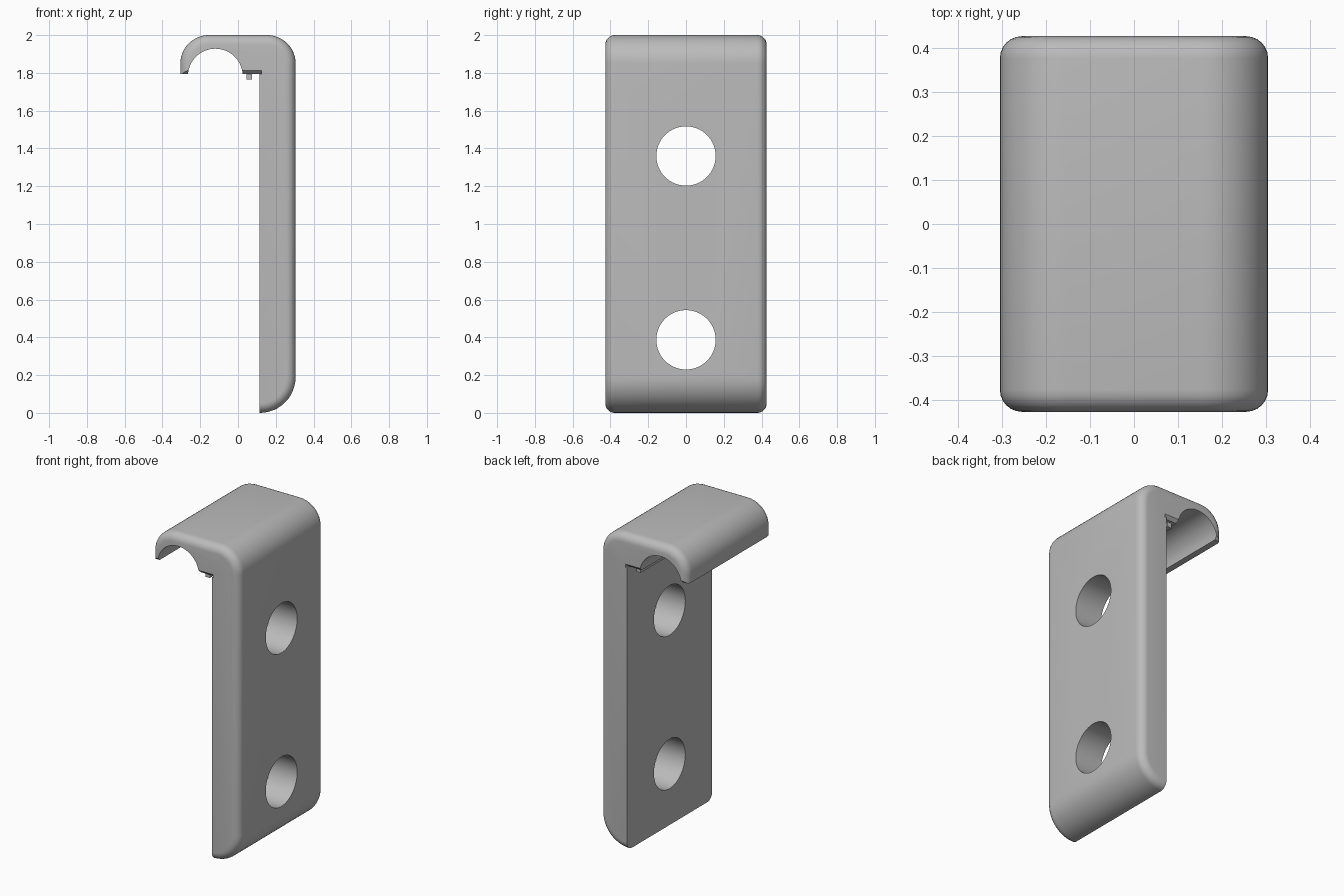
import bpy, bmesh, math
from mathutils import Matrix

default = bpy.data.objects.get("Cube")
if default:
    bpy.data.objects.remove(default, do_unlink=True)

# Single grey material
grey = bpy.data.materials.new("plain_grey")
grey.use_nodes = True
colour = (0.5, 0.5, 0.5, 1)
grey.diffuse_color = colour
grey.node_tree.nodes["Principled BSDF"].inputs["Base Color"].default_value = colour

HALF_Y = 0.427
SHELF_Z = 1.795
WALL_X = 0.115


def finish(name, bm):
    bmesh.ops.recalc_face_normals(bm, faces=bm.faces)
    mesh = bpy.data.meshes.new(name)
    bm.to_mesh(mesh)
    bm.free()
    mesh.materials.append(grey)
    obj = bpy.data.objects.new(name, mesh)
    bpy.context.collection.objects.link(obj)
    return obj


def prism(points, direction, bevel=0):
    bm = bmesh.new()
    cap = bm.faces.new([bm.verts.new(p) for p in points])
    new = bmesh.ops.extrude_face_region(bm, geom=[cap], use_keep_orig=True)
    moved = [v for v in new["geom"] if isinstance(v, bmesh.types.BMVert)]
    bmesh.ops.translate(bm, verts=moved, vec=direction)
    if bevel:
        bmesh.ops.recalc_face_normals(bm, faces=bm.faces)
        rims = [e for e in bm.edges if abs(e.verts[0].co.y - e.verts[1].co.y) < 1e-5]
        bmesh.ops.bevel(bm, geom=rims, offset=bevel, segments=6,
                        profile=0.5, affect='EDGES')
    return bm


def box(x0, x1, y0, y1, z0, z1):
    return prism([(x0, y0, z0), (x1, y0, z0), (x1, y0, z1), (x0, y0, z1)],
                 (0, y1 - y0, 0))


def cylinder(radius, axis, centre, length):
    bm = bmesh.new()
    turn = Matrix.Rotation(math.pi / 2, 4, axis)
    bmesh.ops.create_cone(bm, cap_ends=True, segments=64, radius1=radius,
                          radius2=radius, depth=length,
                          matrix=Matrix.Translation(centre) @ turn)
    return bm


def arc(cx, cz, r, start, steps=12):
    return [(cx + r * math.cos(a), -HALF_Y, cz + r * math.sin(a))
            for a in (math.radians(start + 90 * i / steps) for i in range(steps + 1))]


# Rounded body block
outline = (arc(WALL_X, 0.19, 0.19, 270) + arc(0.155, 1.85, 0.15, 0)
           + arc(-0.155, 1.85, 0.15, 90) + [(-0.305, -HALF_Y, 0)])
bracket = finish("hooked_bracket", prism(outline, (0, 2 * HALF_Y, 0), 0.05))

# Cutters: space below the hook, pipe channel, screw holes, end chamfers
cutters = [
    finish("clearance_cutter", box(-1, WALL_X, -1, 1, -1, SHELF_Z)),
    finish("channel_cutter", cylinder(0.145, 'X', (-0.12, 0, 1.783), 2)),
]
for z in (0.387, 1.36):
    cutters.append(finish("screw_hole_cutter", cylinder(0.157, 'Y', (0.2, 0, z), 1)))
for side in (-1, 1):
    points = [(-0.4, side * 0.405, SHELF_Z - 0.002),
              (-0.4, side * 0.45, SHELF_Z - 0.002),
              (-0.4, side * 0.45, SHELF_Z + 0.04)]
    cutters.append(finish("chamfer_cutter", prism(points, (0.4 + WALL_X + 0.01, 0, 0))))

for cutter in cutters:
    mod = bracket.modifiers.new("cut", 'BOOLEAN')
    mod.operation = 'DIFFERENCE'
    mod.solver = 'EXACT'
    mod.object = cutter
    bpy.context.view_layer.objects.active = bracket
    bpy.ops.object.modifier_apply(modifier=mod.name)
    bpy.data.objects.remove(cutter, do_unlink=True)

bpy.ops.object.select_all(action='DESELECT')
bracket.select_set(True)
bpy.ops.object.shade_smooth_by_angle(angle=math.radians(30))

# Small locating rib under the hook
finish("locating_rib", box(0.045, 0.075, -0.39, 0.39, 1.765, SHELF_Z + 0.01))
